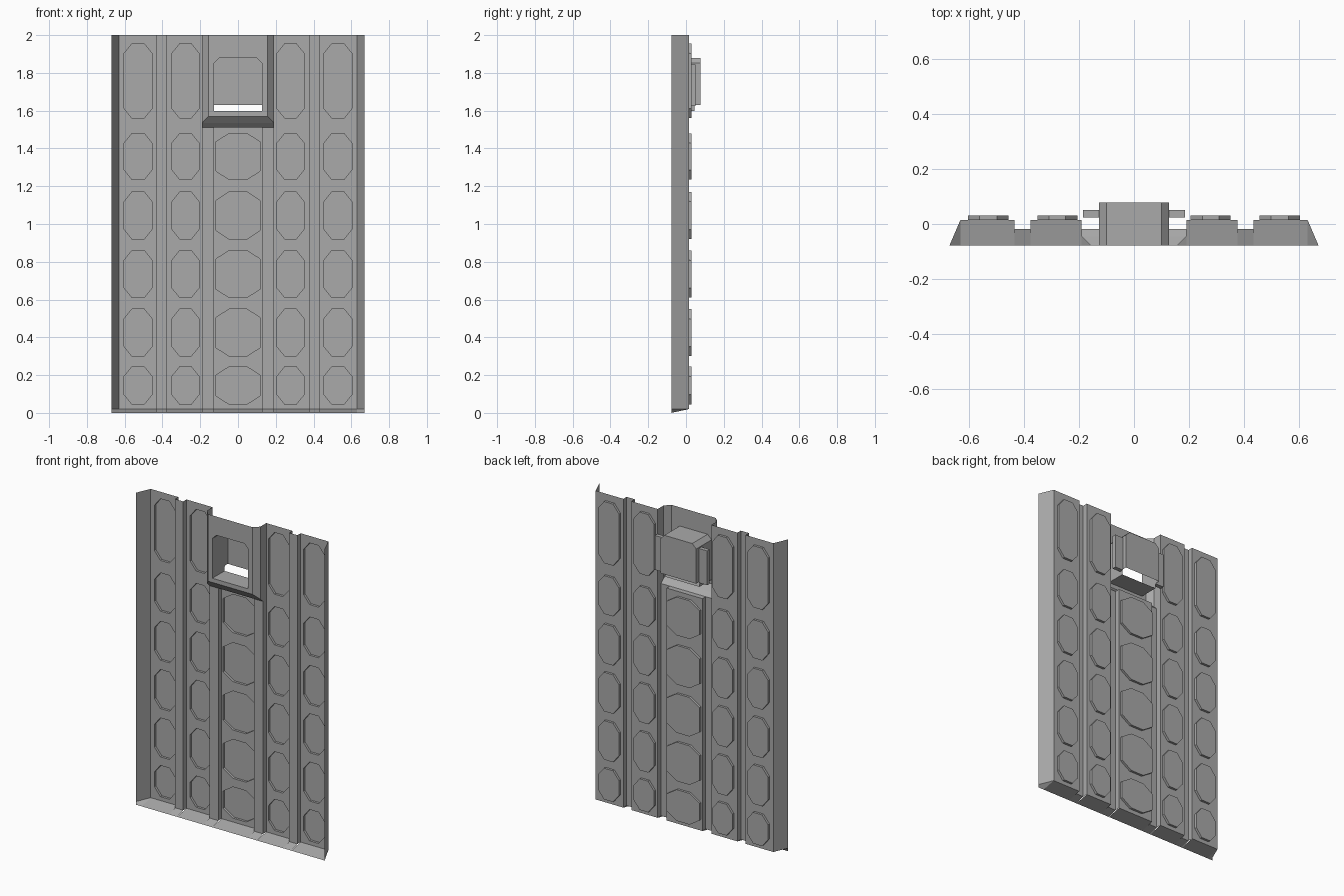
import bpy
import bmesh

cube = bpy.data.objects.get("Cube")
if cube:
    bpy.data.objects.remove(cube, do_unlink=True)

grey = bpy.data.materials.new("panel_grey")
grey.use_nodes = True
COLOR = (0.4, 0.4, 0.4, 1)
grey.diffuse_color = COLOR
grey.node_tree.nodes["Principled BSDF"].inputs["Base Color"].default_value = COLOR

# Depths of the pressed sheet
RIM, BEND, RIB, FLOOR, POCKET, BACK = -0.078, -0.045, -0.018, 0.015, 0.03, 0.078
TOP, BASE, LEDGE = 2.0, 0.02, 1.51


def finish(name, bm):
    bmesh.ops.remove_doubles(bm, verts=bm.verts, dist=0.0005)
    bmesh.ops.recalc_face_normals(bm, faces=bm.faces)
    mesh = bpy.data.meshes.new(name)
    bm.to_mesh(mesh)
    bm.free()
    mesh.materials.append(grey)
    obj = bpy.data.objects.new(name, mesh)
    bpy.context.collection.objects.link(obj)
    return obj


def face(bm, pts):
    return bm.faces.new([bm.verts.new(p) for p in pts])


def strip(bm, a, b, closed=False):
    """Quads between two matching point lists."""
    n = len(a)
    for i in range(n if closed else n - 1):
        j = (i + 1) % n
        face(bm, [a[i], a[j], b[j], b[i]])


def pocket_cell(bm, x0, x1, z0, z1, ox0, ox1, oz0, oz1, cx, cz):
    """Flat cell with an eight-sided pocket pressed to the back."""
    outline = [(ox0 + cx, oz0), (ox1 - cx, oz0), (ox1, oz0 + cz), (ox1, oz1 - cz),
               (ox1 - cx, oz1), (ox0 + cx, oz1), (ox0, oz1 - cz), (ox0, oz0 + cz)]
    edge = [(x, FLOOR, z) for x, z in outline]
    deep = [(x, POCKET, z) for x, z in outline]
    rect = [(x, FLOOR, z) for x, z in ((x0, z0), (x1, z0), (x1, z1), (x0, z1))]
    for i in range(4):
        face(bm, [rect[i], rect[(i + 1) % 4], edge[2 * i + 1], edge[2 * i]])
        face(bm, [rect[i], edge[2 * i], edge[2 * i - 1]])
    strip(bm, edge, deep, True)
    face(bm, deep)


# Pressed panel columns with their pockets
rows = [(0.045, 0.245), (0.30, 0.55), (0.61, 0.86), (0.92, 1.17), (1.235, 1.48), (1.56, 1.955)]
columns = [(-0.63, -0.434, -0.603, -0.455, 0.042, 0.052),
           (-0.376, -0.19, -0.35, -0.206, 0.042, 0.052),
           (-0.127, 0.127, -0.116, 0.116, 0.07, 0.045),
           (0.19, 0.376, 0.206, 0.35, 0.042, 0.052),
           (0.434, 0.63, 0.455, 0.603, 0.042, 0.052)]
bm = bmesh.new()
for x0, x1, ox0, ox1, cx, cz in columns:
    centre = x0 + x1 == 0
    used = rows[:-1] if centre else rows
    cuts = [BASE] + [(a[1] + b[0]) / 2 for a, b in zip(used, used[1:])]
    cuts.append(LEDGE if centre else TOP)
    for (oz0, oz1), z0, z1 in zip(used, cuts, cuts[1:]):
        pocket_cell(bm, x0, x1, z0, z1, ox0, ox1, oz0, oz1, cx, cz)
finish("pocket_panels", bm)

# Channels between the columns and the sloping side flanges
bm = bmesh.new()
for s in (-1, 1):
    for xa, xb, top in ((0.376, 0.434, TOP), (0.127, 0.19, LEDGE)):
        path = [(s * xa, FLOOR), (s * xa, RIB), (s * xb, RIB), (s * xb, FLOOR)]
        strip(bm, [(x, y, BASE) for x, y in path], [(x, y, top) for x, y in path])
    flange = [(s * 0.63, FLOOR), (s * 0.67, RIM)]
    strip(bm, [(x, y, BASE) for x, y in flange], [(x, y, TOP) for x, y in flange])
finish("channels_and_flanges", bm)

# Bottom lip following the folded section
half = [(0.127, FLOOR), (0.127, RIB), (0.19, RIB), (0.19, FLOOR), (0.376, FLOOR),
        (0.376, RIB), (0.434, RIB), (0.434, FLOOR), (0.63, FLOOR), (0.67, RIM)]
section = [(-x, y) for x, y in reversed(half)] + half
bm = bmesh.new()
for (xa, ya), (xb, yb) in zip(section, section[1:]):
    if abs(xa - xb) > 0.001:
        face(bm, [(xa, ya, BASE), (xb, yb, BASE), (xb, RIM, 0), (xa, RIM, 0)])
finish("bottom_lip", bm)


def u_ring(x, y, z):
    return [(-x, y, TOP), (-x, y, z), (x, y, z), (x, y, TOP)]


# Raised handle surround with bevelled edges
bm = bmesh.new()
ring_a = u_ring(0.19, RIB, LEDGE)
ring_b = u_ring(0.19, BEND, 1.535)
ring_c = u_ring(0.157, RIM, 1.57)
strip(bm, ring_a, ring_b)
strip(bm, ring_b, ring_c)
for s in (-1, 1):
    face(bm, [(s * 0.19, FLOOR, LEDGE), (s * 0.19, FLOOR, TOP),
              (s * 0.19, RIB, TOP), (s * 0.19, RIB, LEDGE)])
strip(bm, [(-0.127, FLOOR, LEDGE), (0.127, FLOOR, LEDGE)],
      [(-0.127, RIB, LEDGE), (0.127, RIB, LEDGE)])

# Front plate around the handle opening
W, SILL, GAP, SHOULDER, HEAD = 0.127, 1.597, 1.63, 1.852, 1.88
opening = [(-W, SILL), (-W, SHOULDER), (-W + 0.028, HEAD),
           (W - 0.028, HEAD), (W, SHOULDER), (W, SILL)]
outer = [(-0.157, 1.57), (-0.157, SHOULDER), (-0.157, TOP),
         (0.157, TOP), (0.157, SHOULDER), (0.157, 1.57)]
strip(bm, [(x, RIM, z) for x, z in opening], [(x, RIM, z) for x, z in outer], True)
finish("handle_surround", bm)

# Handle cup: roof, cheeks, back wall and sill
bm = bmesh.new()
roof = opening[1:5]
strip(bm, [(x, RIM, z) for x, z in roof], [(x, BACK, z) for x, z in roof])
face(bm, [(-W, BACK, GAP)] + [(x, BACK, z) for x, z in roof] + [(W, BACK, GAP)])
SHELF = 0.045
for x in (-W, W):
    face(bm, [(x, RIM, SILL), (x, SHELF, SILL), (x, SHELF, SHOULDER), (x, RIM, SHOULDER)])
    face(bm, [(x, SHELF, GAP), (x, BACK, GAP), (x, BACK, SHOULDER), (x, SHELF, SHOULDER)])
face(bm, [(-W, RIM, SILL), (W, RIM, SILL), (W, SHELF, SILL), (-W, SHELF, SILL)])
finish("handle_cup", bm)

# Mounting ears on both sides of the cup
for side, s in (("left", 1), ("right", -1)):
    bm = bmesh.new()
    bmesh.ops.create_cube(bm, size=1)
    for v in bm.verts:
        v.co.x = s * (0.156 + v.co.x * 0.058)
        v.co.y = 0.037 + v.co.y * 0.026
        v.co.z = 1.735 + v.co.z * 0.22
    finish(side + "_mounting_ear", bm)
